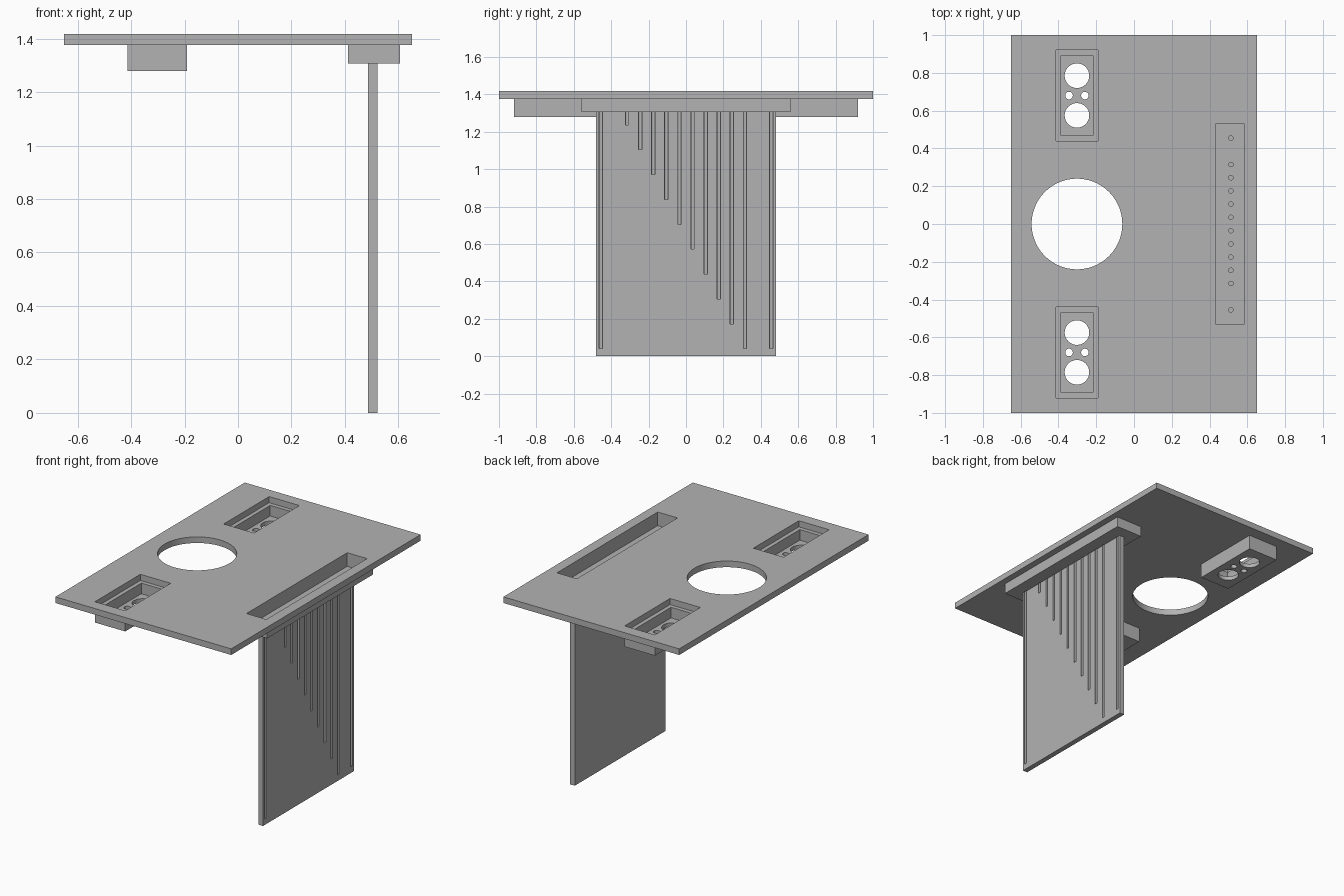
import bpy
import math

cube = bpy.data.objects.get("Cube")
if cube:
    bpy.data.objects.remove(cube, do_unlink=True)

grey = bpy.data.materials.new("plain grey")
grey.use_nodes = True
grey.diffuse_color = (0.45, 0.45, 0.45, 1)
grey.node_tree.nodes["Principled BSDF"].inputs["Base Color"].default_value = (0.45, 0.45, 0.45, 1)


def box(name, x, y, z):
    """Box from (min, max) pairs."""
    bpy.ops.mesh.primitive_cube_add(size=1, location=[sum(r) / 2 for r in (x, y, z)])
    ob = bpy.context.object
    ob.name = name
    ob.scale = [r[1] - r[0] for r in (x, y, z)]
    bpy.ops.object.transform_apply(location=True, rotation=False, scale=True)
    ob.data.materials.append(grey)
    return ob


def rod(x, y, z, radius, sides=32):
    """Upright cylinder used for cutting round holes."""
    bpy.ops.mesh.primitive_cylinder_add(
        vertices=sides, radius=radius, depth=z[1] - z[0], location=(x, y, sum(z) / 2))
    ob = bpy.context.object
    ob.data.materials.append(grey)
    return ob


def cut(target, cutters):
    """Subtract every cutter, bake the result and delete the cutters."""
    for cutter in cutters:
        mod = target.modifiers.new("cut", 'BOOLEAN')
        mod.operation = 'DIFFERENCE'
        mod.solver = 'EXACT'
        mod.object = cutter
        bpy.context.view_layer.objects.active = target
        bpy.ops.object.modifier_apply(modifier=mod.name)
        bpy.data.objects.remove(cutter, do_unlink=True)
    bpy.ops.object.select_all(action='DESELECT')
    target.select_set(True)
    bpy.context.view_layer.objects.active = target
    bpy.ops.object.shade_smooth_by_angle(angle=math.radians(30))


TOP, UNDER = 1.417, 1.376           # table plate faces
BOX_X, BOX_Y = -0.302, 0.68         # socket box centre
TRAY_Z, FACE = 1.306, 0.521         # tray underside, grooved panel face
through = (1.2, 1.5)


def around(centre, half):
    return (centre - half, centre + half)


# Table plate with round opening, two socket openings and the long slot
plate = box("table_plate", (-0.65, 0.65), (-1, 1), (UNDER, TOP))
openings = [rod(BOX_X, 0, through, 0.24, 96),
            box("slot_cutter", (0.435, 0.582), (-0.532, 0.532), through)]
for side in (-1, 1):
    openings.append(box("socket_cutter", around(BOX_X, 0.112),
                        around(side * BOX_Y, 0.24), through))
cut(plate, openings)

# Socket boxes: open trays with two large and two small holes in the floor
for side, name in ((-1, "front_socket_box"), (1, "back_socket_box")):
    y = side * BOX_Y
    tray = box(name, around(BOX_X, 0.112), around(y, 0.24), (1.278, UNDER))
    holes = [box("pocket_cutter", around(BOX_X, 0.085), around(y, 0.212), (1.305, 1.5))]
    for s in (-1, 1):
        holes.append(rod(BOX_X, y + s * 0.105, through, 0.065, 64))
        holes.append(rod(BOX_X + s * 0.042, y, through, 0.02))
    cut(tray, holes)

# Grooves as (y, lower end): a descending row plus one long one at each edge
grooves = [(-0.315 + 0.07 * i, 1.237 - 0.133 * i) for i in range(10)]
grooves += [(-0.455, 0.04), (0.455, 0.04)]

# Long tray below the slot, pierced above every groove
tray = box("slot_tray", (0.411, 0.606), (-0.558, 0.558), (TRAY_Z, UNDER))
cut(tray, [box("pocket_cutter", (0.435, 0.582), (-0.532, 0.532), (1.326, 1.5))]
    + [rod(FACE - 0.008, y, through, 0.012, 24) for y, low in grooves])

# Hanging panel with the grooves sunk into its outer face
panel = box("hanging_panel", (0.486, FACE), (-0.48, 0.48), (0, TRAY_Z))
cut(panel, [rod(FACE - 0.008, y, (low, 1.4), 0.012, 24) for y, low in grooves])
